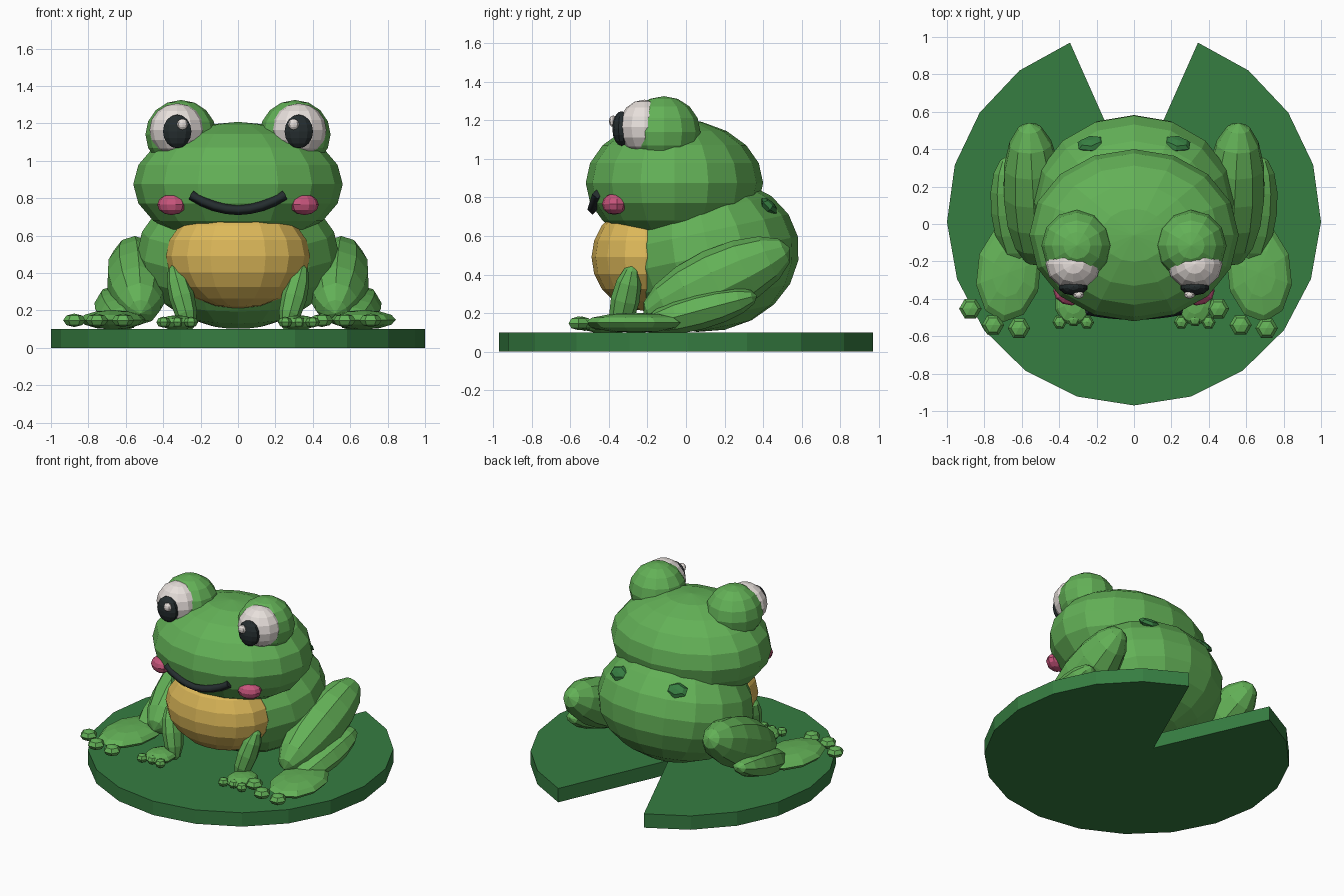
import bpy, bmesh, math
from mathutils import Matrix, Euler, Vector

if "Cube" in bpy.data.objects:
    bpy.data.objects.remove(bpy.data.objects["Cube"])


def material(name, rgb):
    m = bpy.data.materials.new(name)
    m.diffuse_color = (*rgb, 1)
    m.use_nodes = True
    m.node_tree.nodes["Principled BSDF"].inputs["Base Color"].default_value = m.diffuse_color
    return m


GREEN = material("frog green", (0.125, 0.44, 0.095))
PAD = material("leaf green", (0.037, 0.205, 0.053))
YELLOW = material("belly yellow", (0.72, 0.48, 0.10))
PINK = material("cheek pink", (0.57, 0.09, 0.20))
WHITE = material("eye white", (0.80, 0.74, 0.71))
DARK = material("soft black", (0.018, 0.026, 0.028))


def finish(name, bm, mat):
    me = bpy.data.meshes.new(name)
    bmesh.ops.recalc_face_normals(bm, faces=bm.faces)
    bm.to_mesh(me)
    bm.free()
    me.materials.append(mat)
    ob = bpy.data.objects.new(name, me)
    bpy.context.collection.objects.link(ob)
    return ob


def ball(name, mat, loc, radii, rot=(0, 0, 0), segs=16, rings=10, along_y=False):
    """Flat-faced ellipsoid; rot in degrees, along_y lays the poles on the y axis."""
    bm = bmesh.new()
    bmesh.ops.create_uvsphere(bm, u_segments=segs, v_segments=rings, radius=1)
    if along_y:
        bm.transform(Matrix.Rotation(math.pi / 2, 4, 'X'))
    m = Matrix.LocRotScale(Vector(loc), Euler([math.radians(a) for a in rot]), Vector(radii))
    bm.transform(m)
    return finish(name, bm, mat)


def pair(name, mat, loc, radii, rot=(0, 0, 0), **kw):
    for side, s in (("right", 1), ("left", -1)):
        ball(f"{name}_{side}", mat, (s * loc[0], loc[1], loc[2]), radii,
             (rot[0], s * rot[1], s * rot[2]), **kw)


# Lily pad: notched disc
bm = bmesh.new()
outline = [(0, 0.2)]
for i in range(19):
    a = math.radians(110 + i * 320 / 18)
    outline.append((math.cos(a), 0.03 + math.sin(a)))
face = bm.faces.new([bm.verts.new((x, y, 0)) for x, y in outline])
top = bmesh.ops.extrude_face_region(bm, geom=[face])
bmesh.ops.translate(bm, vec=(0, 0, 0.1),
                    verts=[v for v in top["geom"] if isinstance(v, bmesh.types.BMVert)])
bmesh.ops.triangulate(bm, faces=[f for f in bm.faces if len(f.verts) > 4])
finish("lily_pad", bm, PAD)

# Body, belly and head
ball("body", GREEN, (0, 0.12, 0.5), (0.54, 0.47, 0.395), (12, 0, 0))
ball("belly", YELLOW, (0, -0.21, 0.49), (0.385, 0.28, 0.28))
ball("head", GREEN, (0, -0.06, 0.875), (0.56, 0.46, 0.333))

# Eyes
pair("eye_bulge", GREEN, (0.305, -0.115, 1.14), (0.19, 0.19, 0.185), segs=12, rings=8)
pair("eyeball", WHITE, (0.325, -0.215, 1.165), (0.148, 0.135, 0.142), segs=12, rings=8)
pair("pupil", DARK, (0.325, -0.335, 1.157), (0.08, 0.047, 0.09), segs=10, rings=8)
pair("eye_glint", WHITE, (0.297, -0.378, 1.195), (0.03, 0.022, 0.03), segs=8, rings=6)

# Cheeks and back spots
pair("cheek", PINK, (0.355, -0.372, 0.765), (0.08, 0.06, 0.055), (0, 0, 25), segs=10, rings=6)
pair("back_spot", PAD, (0.23, 0.43, 0.755), (0.08, 0.055, 0.028), (-45, 0, -10), segs=6, rings=4)

# Mouth: square-section tube on a curved path
curve = bpy.data.curves.new("mouth", 'CURVE')
curve.dimensions = '3D'
curve.bevel_depth = 0.027
curve.bevel_resolution = 0
curve.use_fill_caps = True
line = curve.splines.new('POLY')
line.points.add(8)
for i, p in enumerate(line.points):
    t = i / 4 - 1
    p.co = (0.25 * t, -0.485 + 0.025 * t * t, 0.737 + 0.08 * t * t, 1)
curve.materials.append(DARK)
bpy.context.collection.objects.link(bpy.data.objects.new("mouth", curve))

# Hind legs
pair("thigh", GREEN, (0.54, 0.16, 0.36), (0.165, 0.42, 0.175), (25, 0, -3),
     segs=10, rings=8, along_y=True)
pair("shin", GREEN, (0.64, 0.07, 0.21), (0.125, 0.31, 0.095), (15, 0, -6),
     segs=8, rings=8, along_y=True)
pair("foot", GREEN, (0.67, -0.26, 0.15), (0.175, 0.265, 0.052), (0, 0, 6), segs=10, rings=6)

# Front legs
pair("front_leg", GREEN, (0.30, -0.315, 0.27), (0.068, 0.075, 0.19), (-12, 15, 0), segs=8, rings=6)
pair("hand", GREEN, (0.325, -0.42, 0.135), (0.1, 0.125, 0.04), segs=10, rings=6)

# Toes and fingers (toes fan the same way on both sides)
for side, s in (("right", 1), ("left", -1)):
    for i, (dx, y) in enumerate([(-0.213, -0.453), (-0.092, -0.54), (0.047, -0.557)]):
        ball(f"toe_{side}_{i}", GREEN, (s * 0.662 + dx, y, 0.147), (0.06, 0.06, 0.036),
             (0, 0, 30), segs=6, rings=4)
    for i, (dx, y) in enumerate([(-0.073, -0.525), (0, -0.51), (0.073, -0.525)]):
        ball(f"finger_{side}_{i}", GREEN, (s * 0.325 + dx, y, 0.137), (0.038, 0.04, 0.03),
             (0, 0, 30), segs=6, rings=4)
